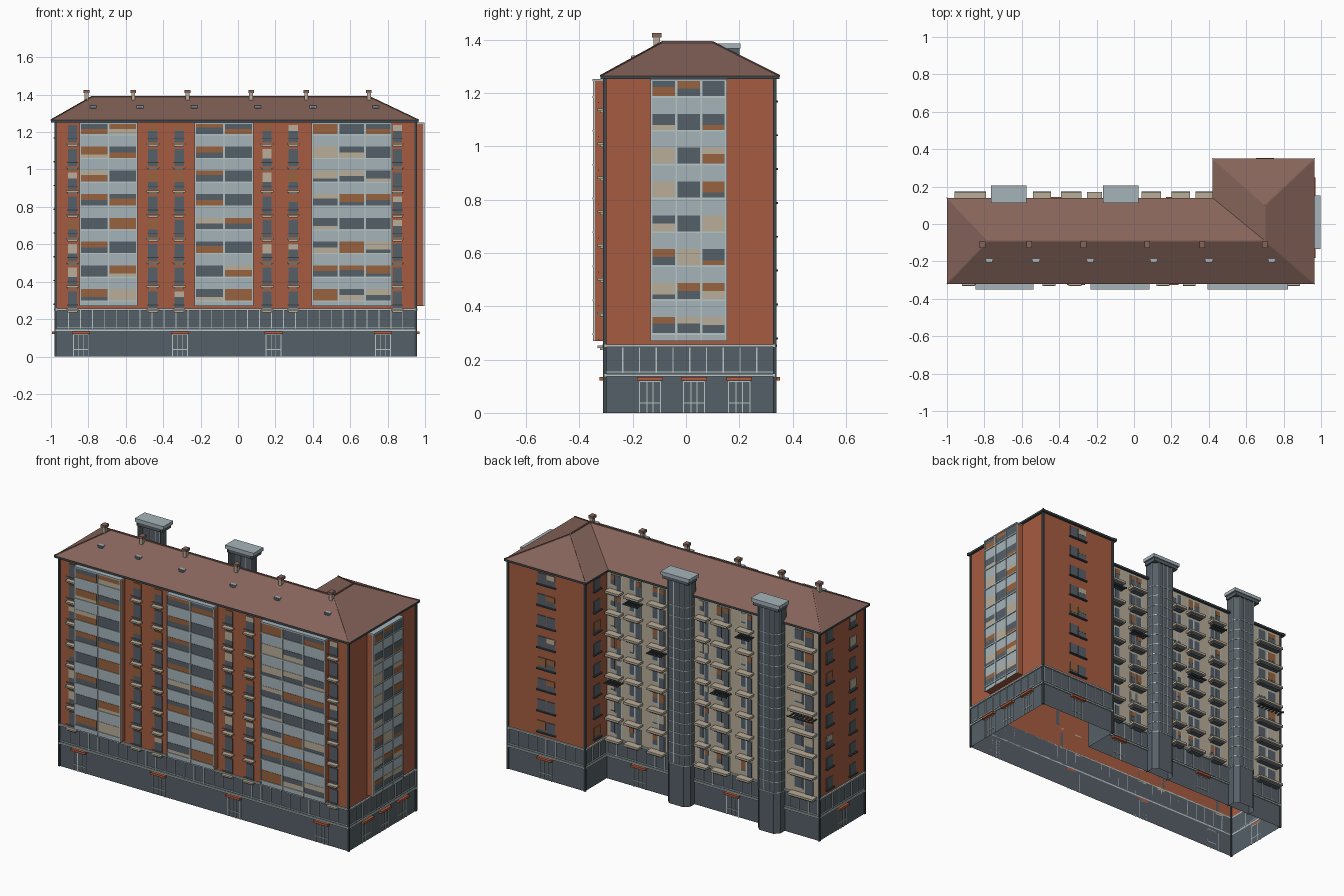
import bpy, bmesh, random
from mathutils import Vector

if "Cube" in bpy.data.objects:
    bpy.data.objects.remove(bpy.data.objects["Cube"])
random.seed(4)

def lin(c):
    c /= 255
    return c / 12.92 if c <= 0.04045 else ((c + 0.055) / 1.055) ** 2.4

COLOURS = {"brick": (166, 92, 65), "roof_brown": (133, 100, 90), "pale_blue": (166, 180, 186),
           "slate": (86, 96, 104), "beige": (184, 173, 153), "tan_blind": (152, 98, 62),
           "frame": (184, 198, 198), "rust": (182, 92, 62), "dark_trim": (62, 72, 76)}
MATS = {}
for n, c in COLOURS.items():
    MATS[n] = bpy.data.materials.new(n)
    MATS[n].diffuse_color = (*[lin(v) for v in c], 1)

parts = {}   # part name -> (bmesh, material name)

def part(name, mat):
    if name not in parts:
        parts[name] = (bmesh.new(), mat)
    return parts[name][0]

def box(name, mat, lo, hi):
    bm = part(name, mat)
    v = [bm.verts.new((x, y, z)) for z in (lo[2], hi[2])
         for x, y in ((lo[0], lo[1]), (hi[0], lo[1]), (hi[0], hi[1]), (lo[0], hi[1]))]
    for f in ((3, 2, 1, 0), (4, 5, 6, 7), (0, 1, 5, 4), (1, 2, 6, 5), (2, 3, 7, 6), (3, 0, 4, 7)):
        bm.faces.new([v[i] for i in f])

def sheet(name, mat, pts, z0, z1, closed=True, cap=False):
    """Vertical wall following a plan outline."""
    bm = part(name, mat)
    a = [bm.verts.new((*p, z0)) for p in pts]
    b = [bm.verts.new((*p, z1)) for p in pts]
    n = len(pts)
    for i in range(n if closed else n - 1):
        j = (i + 1) % n
        bm.faces.new((a[i], a[j], b[j], b[i]))
    if cap:
        bm.faces.new(b)
        bm.faces.new(a[::-1])

def beam(name, mat, p, q, r):
    """Square bar between two points."""
    p, q = Vector(p), Vector(q)
    d = (q - p).normalized()
    s = d.cross(Vector((0, 0, 1))).normalized() * r
    u = s.cross(d).normalized() * r
    bm = part(name, mat)
    ends = [[bm.verts.new(c + o) for o in (s + u, u - s, -s - u, s - u)] for c in (p, q)]
    for i in range(4):
        j = (i + 1) % 4
        bm.faces.new((ends[0][i], ends[0][j], ends[1][j], ends[1][i]))

# Facades: running axis, outward sign, plane position
XL, XR, YF, YB, XW, YW = -0.975, 0.95, -0.305, 0.125, 0.44, 0.333
FRONT, RIGHT, BACK = ("x", -1, YF), ("y", 1, XR), ("x", 1, YB)
LEFT, WING_BACK, WING_SIDE = ("y", -1, XL), ("x", 1, YW), ("y", -1, XW)

def on(face, name, mat, u0, u1, z0, z1, d1, d0=0.0):
    """Box on a facade: u along the wall, d outward from it."""
    ax, s, p = face
    a, b = sorted((p + s * d0, p + s * d1))
    if ax == "x":
        box(name, mat, (u0, a, z0), (u1, b, z1))
    else:
        box(name, mat, (a, u0, z0), (b, u1, z1))

FH = 0.127
FLOORS = [0.243 + FH * i for i in range(8)]
GLASS = ["slate", "slate", "tan_blind", "beige"]

def glazing(face, u0, u1, z0, z1, d=0.003):
    """Window plate with a randomly drawn blind."""
    low, top = random.choice(GLASS), random.choice(GLASS)
    cut = z0 + (z1 - z0) * random.choice((0.3, 0.5, 0.6))
    on(face, "window_" + low, low, u0, u1, z0, cut, d)
    on(face, "window_" + top, top, u0, u1, cut, z1, d)

def window(face, c, w, z0, z1, framed=False):
    if framed:
        on(face, "window_frames", "frame", c - w / 2 - .005, c + w / 2 + .005, z0 - .005, z1 + .004, .002)
    on(face, "window_slate", "slate", c - w / 2, c + w / 2, z0, z1, 0.004)
    if random.random() < 0.45:
        m = random.choice(("tan_blind", "beige"))
        on(face, "window_" + m, m, c - w / 2, c + w / 2, z1 - random.choice((.03, .05)), z1, 0.005)

# Walls: hollow L-shaped shell, slate base, brick above, beige rear
plan = [(XL, YF), (XR, YF), (XR, YW), (XW, YW), (XW, YB), (XL, YB)]
sheet("base_walls", "slate", plan, 0, 0.25)
sheet("brick_walls", "brick", plan[5:] + plan[:5], 0.25, 1.255, closed=False)
sheet("rear_beige_wall", "beige", plan[4:6], 0.25, 1.255, closed=False)

# Roof: hipped L with soffit and gutter
eave = [(-1, -.32), (.965, -.32), (.965, .35), (.42, .35), (.42, .14), (-1, .14)]
ridge = [(-.78, -.09, 1.39), (.70, -.09, 1.39), (.70, .10, 1.39)]
bm = part("roof", "roof_brown")
v = [bm.verts.new((*p, 1.264)) for p in eave] + [bm.verts.new(p) for p in ridge]
for f in ((0, 1, 7, 6), (1, 2, 8, 7), (2, 3, 8), (3, 4, 7, 8), (4, 5, 6, 7), (5, 0, 6)):
    bm.faces.new([v[i] for i in f])
sheet("gutter", "dark_trim", eave, 1.252, 1.264, cap=True)
for i, j in ((0, 0), (5, 0), (1, 1), (2, 2), (3, 2)):
    beam("ridge_caps", "roof_brown", (*eave[i], 1.264), ridge[j], .003)
for i in (0, 1):
    beam("ridge_caps", "roof_brown", ridge[i], ridge[i + 1], .004)

# Chimneys and roof vents
for x in (-.81, -.56, -.27, .07, .365, .70):
    box("chimneys", "beige", (x - .01, -.122, 1.35), (x + .01, -.098, 1.41))
    box("chimney_caps", "roof_brown", (x - .015, -.128, 1.408), (x + .015, -.092, 1.424))
    box("roof_vents", "pale_blue", (x + .018, -.205, 1.318), (x + .054, -.186, 1.341))
    box("vent_louvres", "slate", (x + .022, -.207, 1.322), (x + .05, -.205, 1.338))

# Base storefront: ledges, mullions, doors with canopies
for face, a, b, doors in ((FRONT, XL, XR, (-.84, -.31, .19, .775)), (RIGHT, YF, YW, (-.135, .03, .2)),
                          (WING_BACK, XW, XR, (.7,)), (WING_SIDE, YB, YW, ()),
                          (BACK, XL, XW, (-.4, .22)), (LEFT, YF, YB, (-.09,))):
    on(face, "base_ledges", "frame", a, b, .136, .145, .007)
    on(face, "base_ledges", "frame", a, b, .247, .256, .009)
    n = max(2, round((b - a) / .064))
    for i in range(n + 1):
        u = a + .005 + (b - a - .01) * i / n
        on(face, "storefront_mullions", "frame", u - .0022, u + .0022, .15, .245, .005)
    on(face, "storefront_mullions", "frame", a, b, .152, .156, .004)
    for c in doors:
        for u in (c - .04, c - .012, c + .012, c + .04):
            on(face, "door_frames", "frame", u - .002, u + .002, 0, .118, .004)
        for z in (.035, .115):
            on(face, "door_frames", "frame", c - .04, c + .04, z, z + .004, .004)
        on(face, "door_canopies", "rust", c - .048, c + .048, .121, .134, .02)

# Glazed bays: brick sides, pale spandrels, blinds behind mullions
def bay(face, u0, u1, cols, depth):
    ax, s, p = face
    on(face, "bay_bodies", "brick", u0, u1, .27, 1.25, depth - .008)
    skin = (ax, s, p + s * (depth - .008))
    on(skin, "bay_spandrels", "pale_blue", u0, u1, .27, 1.25, .003)
    on(face, "bay_tops", "pale_blue", u0 - .003, u1 + .003, 1.244, 1.252, depth)
    w = (u1 - u0) / cols
    for z in FLOORS:
        on(skin, "bay_sills", "frame", u0, u1, z + .05, z + .056, .008)
        for i in range(cols):
            glazing(skin, u0 + i * w + .005, u0 + (i + 1) * w - .005, z + .057, min(z + .117, 1.246), .005)
    for i in range(cols + 1):
        u = u0 + i * w
        on(skin, "bay_mullions", "frame", u - .003, u + .003, .27, 1.25, .007)

bay(FRONT, -.845, -.54, 2, .045)
bay(FRONT, -.23, .08, 2, .045)
bay(FRONT, .395, .82, 3, .045)
bay(RIGHT, -.13, .15, 3, .047)

# Front French windows with small ledge balconies
for c in (-.885, -.455, -.315, .155, .295, .853):
    for z in FLOORS:
        window(FRONT, c, .05, z + .014, z + .105)
        on(FRONT, "front_ledges", "beige", c - .034, c + .034, z, z + .009, .027)
        on(FRONT, "front_ledges", "beige", c - .026, c + .026, z - .008, z, .018)
        on(FRONT, "front_rails", "frame", c - .03, c + .03, z + .03, z + .034, .025, .021)

# Plain windows on the end wall and wing
for face, c, w in ((LEFT, .03, .06), (LEFT, -.19, .06), (WING_SIDE, .22, .06),
                   (WING_BACK, .665, .055), (WING_BACK, .725, .055)):
    for z in FLOORS:
        window(face, c, w, z + .04, z + .105)
        on(face, "window_sills", "dark_trim", c - w / 2 - .006, c + w / 2 + .006, z + .033, z + .04, .012)

# Rear balconies with French windows
spans = ((-.96, -.79), (-.54, -.445), (-.39, -.28), (-.25, -.17), (.04, .145), (.2, .3), (.33, .425))
for k, (a, b) in enumerate(spans):
    c, w = (a + b) / 2, (b - a)
    for i, z in enumerate(FLOORS):
        window(BACK, c - w * .2, w * .32, z + .014, z + .105, True)
        window(BACK, c + w * .22, w * .3, z + .045, z + .105, True)
        on(BACK, "rear_balconies", "beige", a, b, z + .004, z + .017, .045)
        on(BACK, "balcony_brackets", "slate", a + .012, b - .012, z - .006, z + .004, .032)
        if (k, i) in ((1, 6), (2, 3), (4, 4), (5, 6), (0, 3), (6, 2)):   # slatted awnings
            for j in range(7):
                u = a + w * j / 7
                on(BACK, "awning_slats", "dark_trim", u, u + .007, z + .1, z + .106, .05)
            on(BACK, "awning_slats", "dark_trim", a, b, z + .095, z + .101, .05, .044)

# Rear stair towers: chamfered shafts with glazing bars and flat caps
for x in (-.67, -.07):
    plan_t = lambda e: [(x + .075 + e, .11), (x + .075 + e, .165), (x + .048 + e * .4, .193 + e),
                        (x - .048 - e * .4, .193 + e), (x - .075 - e, .165), (x - .075 - e, .11)]
    sheet("stair_towers", "slate", plan_t(0), 0, 1.362, closed=False)
    for z in FLOORS:
        for dz in (0, .064):
            sheet("tower_rings", "frame", plan_t(.002), z + dz, z + dz + .004, cap=True)
    for px, py in plan_t(.001)[1:5] + [(x - .016, .194), (x + .016, .194)]:
        box("tower_mullions", "frame", (px - .002, py - .002, .25), (px + .002, py + .002, 1.35))
    box("tower_cornices", "slate", (x - .085, .115, 1.345), (x + .085, .2, 1.366))
    box("tower_caps", "pale_blue", (x - .095, .112, 1.366), (x + .095, .205, 1.386))

# Corner downpipes
for px, py in ((XL, YF), (XR, YF), (XR, YW), (XW, YW), (XL, YB)):
    box("downpipes", "dark_trim", (px - .006, py - .006, 0), (px + .006, py + .006, 1.255))

# Turn each collected part into an object
for name, (bm, mat) in parts.items():
    me = bpy.data.meshes.new(name)
    bm.to_mesh(me)
    bm.free()
    me.materials.append(MATS[mat])
    bpy.context.collection.objects.link(bpy.data.objects.new(name, me))

for m in bpy.data.materials:
    if m.users and not m.is_grease_pencil:
        m.use_nodes = True
        m.node_tree.nodes["Principled BSDF"].inputs["Base Color"].default_value = m.diffuse_color
